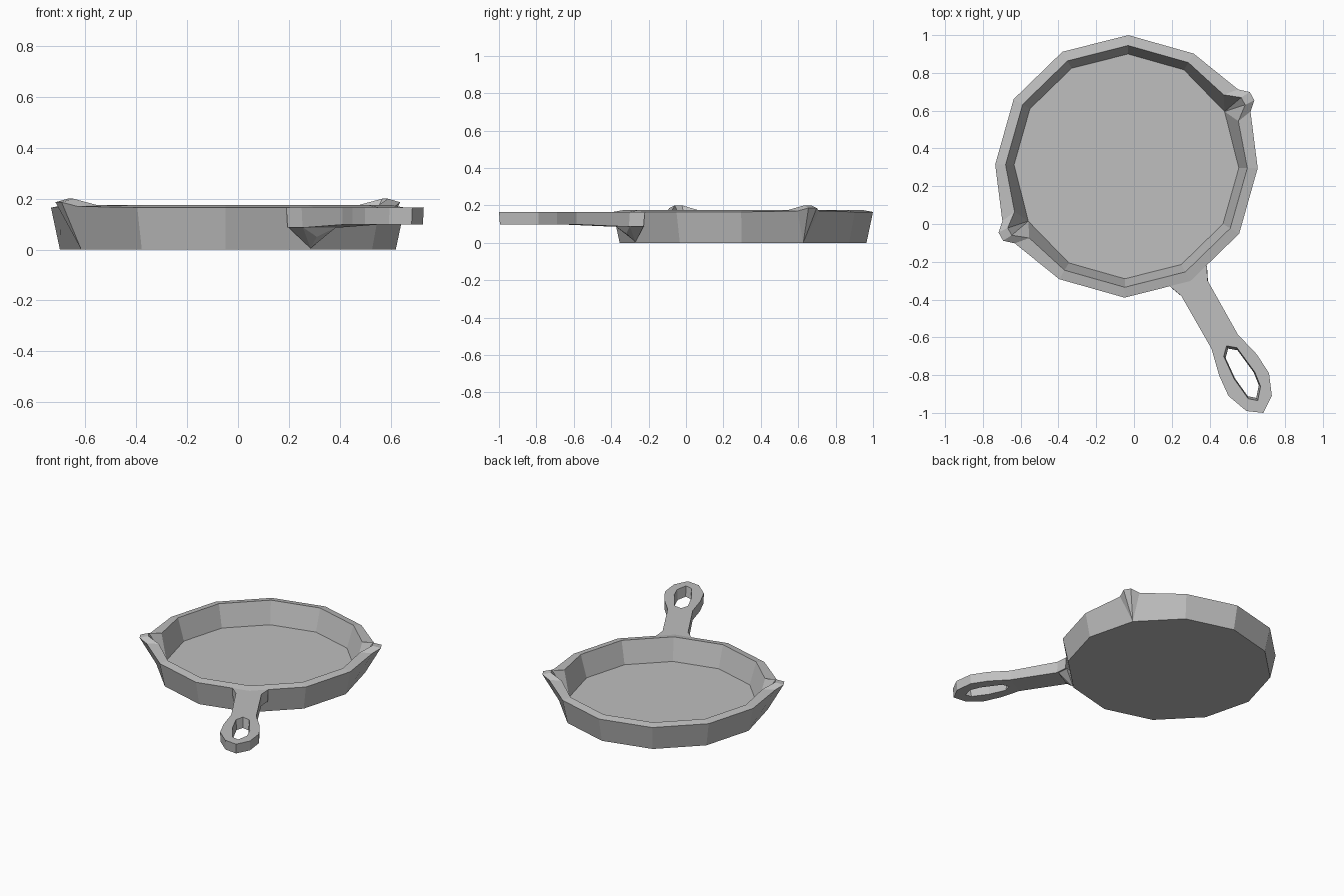
import bpy, bmesh
from math import radians, cos, sin
from mathutils import Vector

old = bpy.data.objects.get("Cube")
if old:
    bpy.data.objects.remove(old)

CENTRE = Vector((-0.04, 0.305, 0))
TURN = -0.8          # slight rotation of the twelve-sided pan, in degrees
SPOUTS = (1, 7)      # corners that carry a pouring spout

iron = bpy.data.materials.new("grey_iron")
iron.use_nodes = True
GREY = (0.52, 0.52, 0.52, 1)
iron.diffuse_color = GREY
iron.node_tree.nodes["Principled BSDF"].inputs["Base Color"].default_value = GREY


def finish(bm, name):
    bmesh.ops.remove_doubles(bm, verts=bm.verts, dist=0.0005)
    bmesh.ops.recalc_face_normals(bm, faces=bm.faces)
    mesh = bpy.data.meshes.new(name)
    bm.to_mesh(mesh)
    bm.free()
    mesh.materials.append(iron)
    obj = bpy.data.objects.new(name, mesh)
    bpy.context.collection.objects.link(obj)
    return obj


def polar(out, side, z, angle):
    """Point given by its distance out and sideways along a direction."""
    a = radians(angle)
    return CENTRE + Vector((out * cos(a) - side * sin(a), out * sin(a) + side * cos(a), z))


def ring(bm, radius, z, lip=None):
    """Twelve-sided ring; each spout corner becomes four points."""
    verts = []
    for i in range(12):
        angle = 30 * i + TURN
        if i in SPOUTS:
            half = lip or [(radius, 0, z)] * 2
            points = [(o, -s, h) for o, s, h in half] + list(reversed(half))
        else:
            points = [(radius, 0, z)]
        verts += [bm.verts.new(polar(*p, angle)) for p in points]
    return verts


def bridge(bm, a, b):
    for i in range(len(a)):
        j = (i + 1) % len(a)
        bm.faces.new((a[i], a[j], b[j], b[i]))


# Pan body: outer wall, sloped rim, inner wall and floor
bm = bmesh.new()
rings = [
    ring(bm, 0.66, 0),
    ring(bm, 0.695, 0.165, [(0.715, 0.067, 0.17), (0.762, 0.025, 0.186)]),
    ring(bm, 0.64, 0.175, [(0.634, 0.08, 0.175), (0.708, 0.022, 0.2)]),
    ring(bm, 0.595, 0.025),
]
for lower, upper in zip(rings, rings[1:]):
    bridge(bm, lower, upper)
bm.faces.new(rings[0])
bm.faces.new(rings[-1])
finish(bm, "pan_body")

# Handle: flat bar with a widened end and a hanging hole
OUTLINE = [(0.19, -0.33), (0.25, -0.38), (0.41, -0.66), (0.45, -0.80), (0.50, -0.91),
           (0.595, -0.99), (0.685, -1.0), (0.73, -0.91), (0.715, -0.79), (0.65, -0.69),
           (0.55, -0.585), (0.39, -0.30), (0.385, -0.22)]
HOLE = [(0.49, -0.645), (0.545, -0.655), (0.64, -0.785), (0.67, -0.86),
        (0.655, -0.935), (0.605, -0.925), (0.53, -0.82), (0.475, -0.70)]

bm = bmesh.new()
caps = ([], [])
for points, shrink in ((OUTLINE, 0.985), (HOLE, 0.9)):
    mid = sum((Vector(p) for p in points), Vector((0, 0))) / len(points)
    top = [bm.verts.new((x, y, 0.165)) for x, y in points]
    low = []
    for p in points:
        x, y = mid + (Vector(p) - mid) * shrink
        low.append(bm.verts.new((x, y, 0.098 if y < -0.5 else 0.086)))
    bridge(bm, top, low)
    for cap, loop in zip(caps, (top, low)):
        cap += [bm.edges.get((loop[i - 1], loop[i])) for i in range(len(loop))]
for cap, up in zip(caps, (1, -1)):
    bmesh.ops.triangle_fill(bm, edges=cap, use_beauty=True, normal=(0, 0, up))
finish(bm, "handle")

# Bracket under the handle, tapering down the pan wall
bm = bmesh.new()
for p in [(0.195, -0.33, 0.09), (0.38, -0.225, 0.09), (0.255, -0.375, 0.087),
          (0.385, -0.30, 0.087), (0.31, -0.32, 0.05), (0.285, -0.27, 0.005), (0.27, -0.24, 0.09)]:
    bm.verts.new(p)
bmesh.ops.convex_hull(bm, input=bm.verts)
finish(bm, "handle_bracket")
